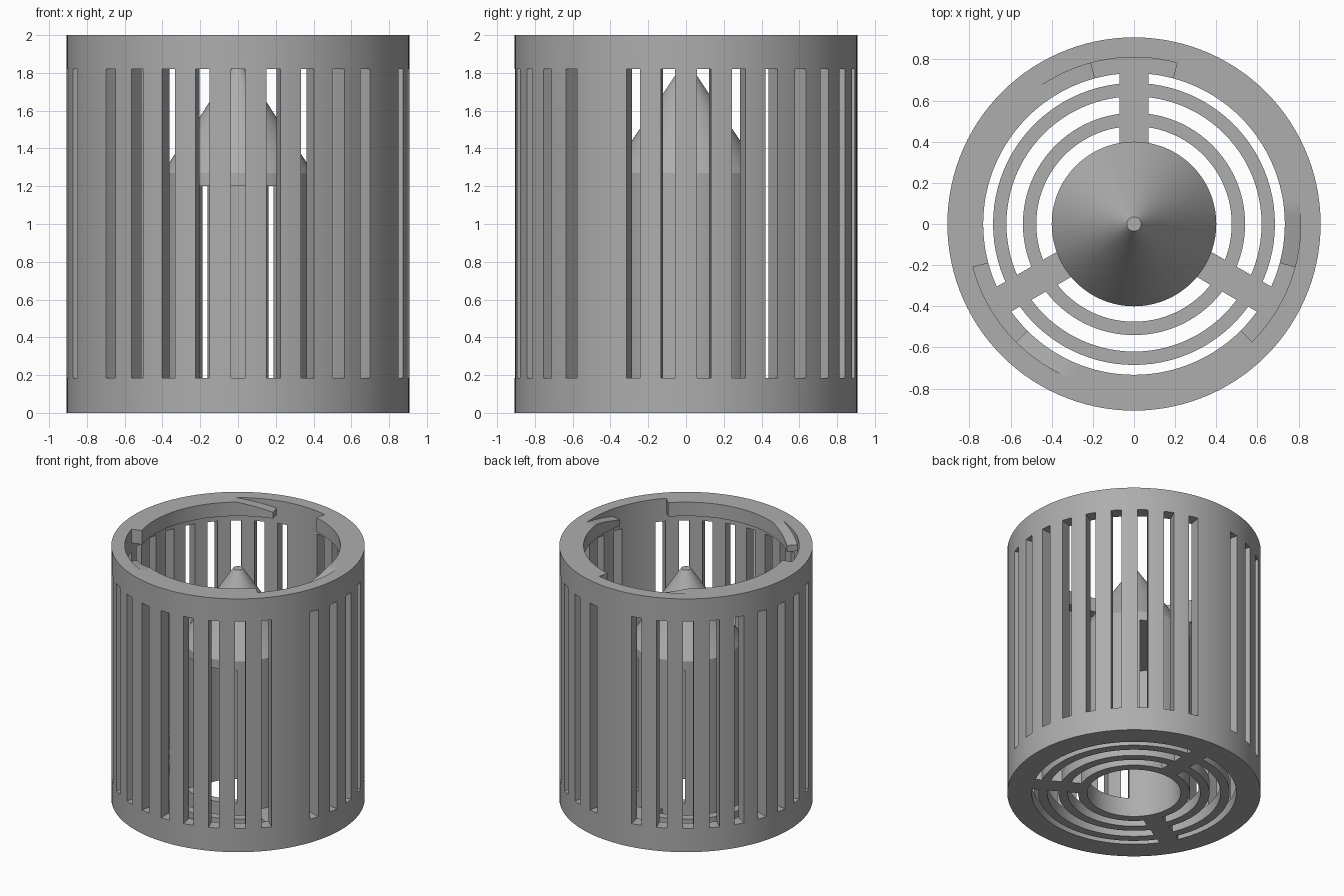
import bpy, bmesh
from math import sin, cos, radians, pi
from mathutils import Matrix

if "Cube" in bpy.data.objects:
    bpy.data.objects.remove(bpy.data.objects["Cube"], do_unlink=True)

grey = bpy.data.materials.new("plain grey")
grey.use_nodes = True
COLOR = (0.42, 0.42, 0.42, 1)
grey.diffuse_color = COLOR
grey.node_tree.nodes["Principled BSDF"].inputs["Base Color"].default_value = COLOR

R, WALL, FLOOR_R = 0.907, 0.81, 0.733
SPOKES = (90, 210, 330)


def finish(name, bm, smooth=True):
    bmesh.ops.recalc_face_normals(bm, faces=bm.faces)
    mesh = bpy.data.meshes.new(name)
    bm.to_mesh(mesh)
    bm.free()
    mesh.materials.append(grey)
    ob = bpy.data.objects.new(name, mesh)
    bpy.context.collection.objects.link(ob)
    if smooth:
        bpy.ops.object.select_all(action="DESELECT")
        ob.select_set(True)
        bpy.context.view_layer.objects.active = ob
        bpy.ops.object.shade_smooth_by_angle(angle=radians(30))
    return ob


def lathe(bm, profile, n=120):
    """Revolve a closed (radius, height) outline about the z axis."""
    rows = []
    for i in range(n):
        a = 2 * pi * i / n
        rows.append([bm.verts.new((r * cos(a), r * sin(a), z)) for r, z in profile])
    for i in range(n):
        p, q = rows[i], rows[(i + 1) % n]
        for j in range(len(profile)):
            k = (j + 1) % len(profile)
            bm.faces.new((p[j], q[j], q[k], p[k]))


def arc_block(bm, r0, r1, stations):
    """Curved bar through (angle, bottom, top) stations."""
    rows = []
    for deg, z0, z1 in stations:
        c, s = cos(radians(deg)), sin(radians(deg))
        rows.append([bm.verts.new((r * c, r * s, z))
                     for r, z in ((r0, z0), (r1, z0), (r1, z1), (r0, z1))])
    for p, q in zip(rows, rows[1:]):
        for j in range(4):
            k = (j + 1) % 4
            bm.faces.new((p[j], q[j], q[k], p[k]))
    bm.faces.new(rows[0])
    bm.faces.new(rows[-1])


def radial_box(bm, deg, r0, r1, width, z0, z1):
    m = (Matrix.Rotation(radians(deg), 4, "Z")
         @ Matrix.Translation(((r0 + r1) / 2, 0, (z0 + z1) / 2))
         @ Matrix.Diagonal((r1 - r0, width, z1 - z0, 1)))
    bmesh.ops.create_cube(bm, size=1, matrix=m)


def cut(ob, cutter):
    mod = ob.modifiers.new("openings", "BOOLEAN")
    mod.operation = "DIFFERENCE"
    mod.solver = "EXACT"
    mod.object = cutter
    cutter.hide_render = True
    cutter.hide_set(True)


# Outer drum with the rim of the floor
bm = bmesh.new()
lathe(bm, [(R, 0), (R, 2), (WALL, 2), (WALL, 0.09), (FLOOR_R, 0.09), (FLOOR_R, 0)])
drum = finish("drum_wall", bm)

# Tall slots, left out above each spoke
bm = bmesh.new()
for k in range(30):
    deg = (270 + 12 * k) % 360
    if deg not in SPOKES:
        radial_box(bm, deg, 0.76, 0.96, 0.075, 0.185, 1.82)
cut(drum, finish("slot_cutter", bm, smooth=False))

# Locking lips inside the top rim, each with a sloped lead-in
bm = bmesh.new()
for s in SPOKES:
    stations = []
    for d in range(15, 106, 3):
        top = 2 - 0.06 * max(0, (36 - d) / 21)
        stations.append((s + d, 1.89, top))
    arc_block(bm, FLOOR_R, WALL, stations)
finish("locking_lips", bm)

# Floor grille: rings and spokes
bm = bmesh.new()
for r0, r1 in ((0.475, 0.54), (0.62, 0.685)):
    lathe(bm, [(r0, 0), (r1, 0), (r1, 0.09), (r0, 0.09)], 96)
finish("grille_rings", bm)
bm = bmesh.new()
for s in SPOKES:
    radial_box(bm, s, 0.37, 0.76, 0.14, 0, 0.09)
finish("grille_spokes", bm, smooth=False)

# Central tube with side windows
bm = bmesh.new()
lathe(bm, [(0.4, 0), (0.4, 1.24), (0.335, 1.24), (0.335, 0)], 72)
tube = finish("centre_tube", bm)
bm = bmesh.new()
for a0, a1 in ((236, 304), (56, 66), (114, 124)):
    steps = 8
    arc_block(bm, 0.28, 0.46, [(a0 + (a1 - a0) * i / steps, 0.15, 1.2)
                               for i in range(steps + 1)])
cut(tube, finish("window_cutter", bm, smooth=False))

# Pointed cap on the tube
bm = bmesh.new()
bmesh.ops.create_cone(bm, cap_ends=True, segments=72, radius1=0.4, radius2=0.035,
                      depth=0.55, matrix=Matrix.Translation((0, 0, 1.545)))
finish("cone_cap", bm)
bm = bmesh.new()
bmesh.ops.create_cone(bm, cap_ends=True, segments=72, radius1=0.4, radius2=0.4,
                      depth=0.07, matrix=Matrix.Translation((0, 0, 1.235)))
finish("cap_base", bm)
